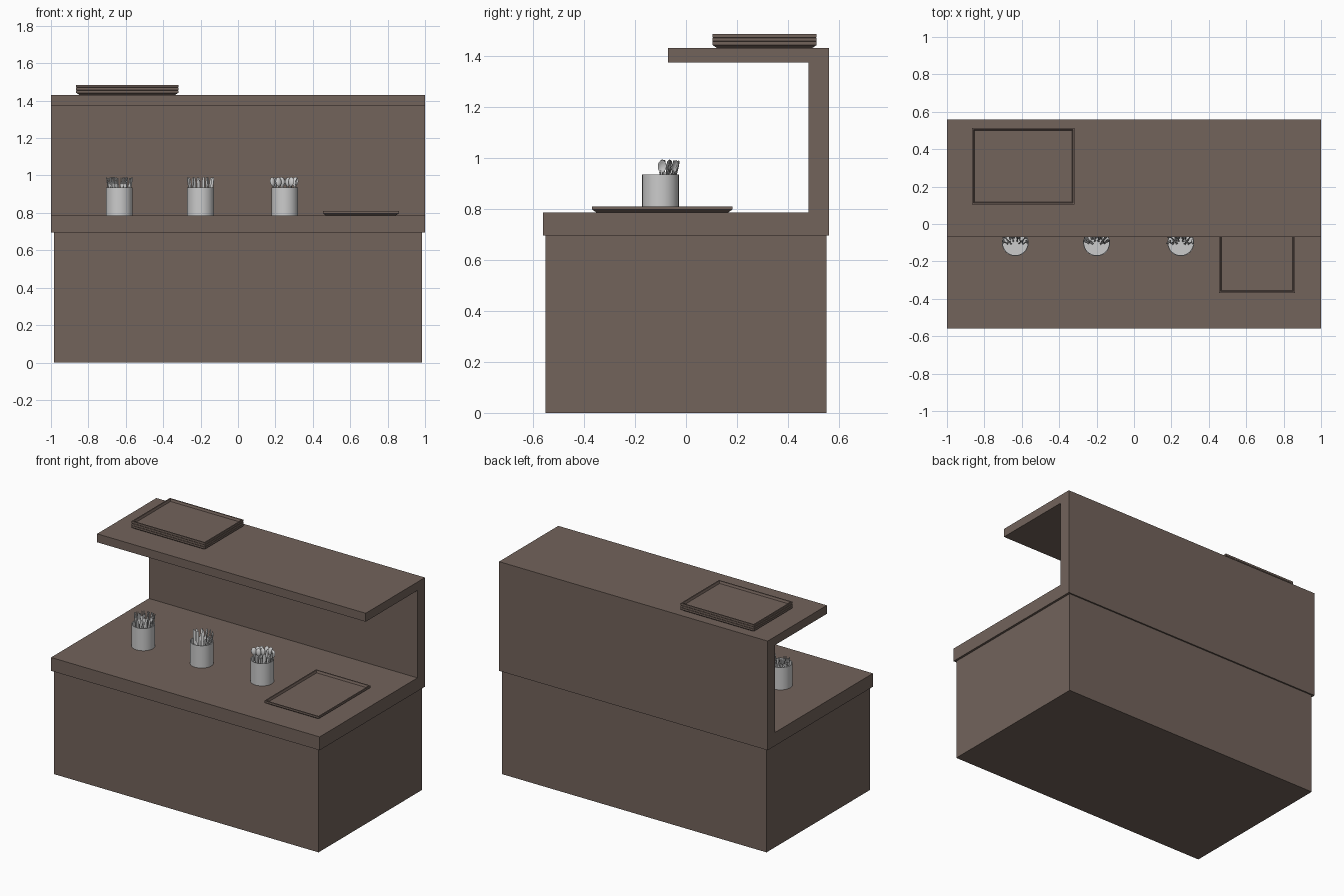
import bpy, bmesh, math, random
from mathutils import Vector, Matrix

if "Cube" in bpy.data.objects:
    bpy.data.objects.remove(bpy.data.objects["Cube"])

random.seed(4)
brown = bpy.data.materials.new("brown_wood")
brown.diffuse_color = (0.17, 0.125, 0.105, 1)
brown.use_nodes = True
brown.node_tree.nodes["Principled BSDF"].inputs["Base Color"].default_value = brown.diffuse_color


def finish(name, bm, mat=None, smooth=False):
    bmesh.ops.recalc_face_normals(bm, faces=bm.faces)
    me = bpy.data.meshes.new(name)
    bm.to_mesh(me)
    bm.free()
    if mat:
        me.materials.append(mat)
    if smooth:
        me.polygons.foreach_set("use_smooth", [True] * len(me.polygons))
        me.set_sharp_from_angle(angle=math.radians(35))
    ob = bpy.data.objects.new(name, me)
    bpy.context.collection.objects.link(ob)
    return ob


def loft(bm, rings, matrix=Matrix()):
    """Bridge successive closed rings and cap both ends."""
    loops = [[bm.verts.new(matrix @ Vector(p)) for p in r] for r in rings]
    n = len(loops[0])
    for a, b in zip(loops, loops[1:]):
        for i in range(n):
            j = (i + 1) % n
            bm.faces.new((a[i], a[j], b[j], b[i]))
    bm.faces.new(loops[0][::-1])
    bm.faces.new(loops[-1])


def rect(x, y, z):
    return [(-x, -y, z), (x, -y, z), (x, y, z), (-x, y, z)]


def ellipse(rx, ry, z, n=32):
    return [(rx * math.cos(2 * math.pi * i / n), ry * math.sin(2 * math.pi * i / n), z)
            for i in range(n)]


# Cabinet body
bm = bmesh.new()
loft(bm, [rect(0.985, 0.55, 0), rect(0.985, 0.55, 0.70)])
finish("cabinet_base", bm, brown)

# Counter, back panel and overhead shelf as one C-shaped section
section = [(-0.56, 0.695), (0.56, 0.695), (0.56, 1.43), (-0.07, 1.43),
           (-0.07, 1.373), (0.48, 1.373), (0.48, 0.785), (-0.56, 0.785)]
bm = bmesh.new()
loft(bm, [[(x, y, z) for y, z in section] for x in (-1, 1)])
finish("counter_and_shelf", bm, brown)


# Serving trays: tapered underside, raised lip, recessed floor
def tray(name, x, y, z, hx, hy):
    bm = bmesh.new()
    steps = [(0.018, 0), (0, 0.012), (0, 0.025), (0.008, 0.025), (0.013, 0.010)]
    loft(bm, [rect(hx - d, hy - d, h) for d, h in steps])
    finish(name, bm, brown).location = (x, y, z)


tray("counter_tray", 0.657, -0.093, 0.785, 0.203, 0.275)
for i in range(3):
    tray(f"stacked_tray_{i + 1}", -0.592, 0.308, 1.43 + 0.015 * i, 0.273, 0.204)

# Cutlery: half outlines (x, z), mirrored and given thickness
FORK = [(0.004, 0), (0.0025, 0.13), (0.010, 0.155), (0.010, 0.203), (0.0075, 0.203),
        (0.0065, 0.168), (0.0045, 0.168), (0.0035, 0.203), (0.0015, 0.203), (0.001, 0.168)]
KNIFE = [(0.005, 0), (0.005, 0.09), (0.007, 0.10), (0.0085, 0.18), (0.006, 0.198), (0.002, 0.204)]
HANDLE = [(0.005, 0), (0.003, 0.10), (0.004, 0.162)]
BOWL = [(0.3, -0.007), (0.7, -0.005), (1, 0), (0.92, 0), (0.65, -0.003), (0.25, -0.005)]


def utensil(bm, half, m, bowl):
    outline = half + [(-x, z) for x, z in reversed(half)]
    loft(bm, [[(x, y, z) for x, z in outline] for y in (-0.0015, 0.0015)], m)
    if bowl:
        place = m @ Matrix.Translation((0, 0, 0.180)) @ Matrix.Rotation(math.pi / 2, 4, 'X')
        loft(bm, [ellipse(0.017 * s, 0.025 * s, d, 16) for s, d in BOWL], place)


# Cups, each with a bunch of cutlery leaning towards the back
for kind, half, cx in (("fork", FORK, -0.635), ("knife", KNIFE, -0.20), ("spoon", HANDLE, 0.25)):
    bm = bmesh.new()
    loft(bm, [ellipse(r, r, z) for r, z in
              ((0.072, 0), (0.072, 0.15), (0.067, 0.15), (0.067, 0.006))])
    finish(f"{kind}_cup", bm, smooth=True).location = (cx, -0.10, 0.785)

    bm = bmesh.new()
    for count, radius in ((8, 0.066), (4, 0.034)):
        for i in range(count):
            a = math.radians(5 + 170 * i / (count - 1) + random.uniform(-4, 4))
            tip = Vector((radius * math.cos(a), radius * math.sin(a) + 0.004, 0.19))
            foot = Vector((tip.x * 0.6, tip.y * 0.5 - 0.01, random.uniform(0.002, 0.006)))
            turn = (tip - foot).to_track_quat('Z', 'Y').to_matrix().to_4x4()
            spin = Matrix.Rotation(random.uniform(-0.5, 0.5), 4, 'Z')
            utensil(bm, half, Matrix.Translation(foot) @ turn @ spin, kind == "spoon")
    finish(f"{kind}_bunch", bm, smooth=True).location = (cx, -0.10, 0.785)
